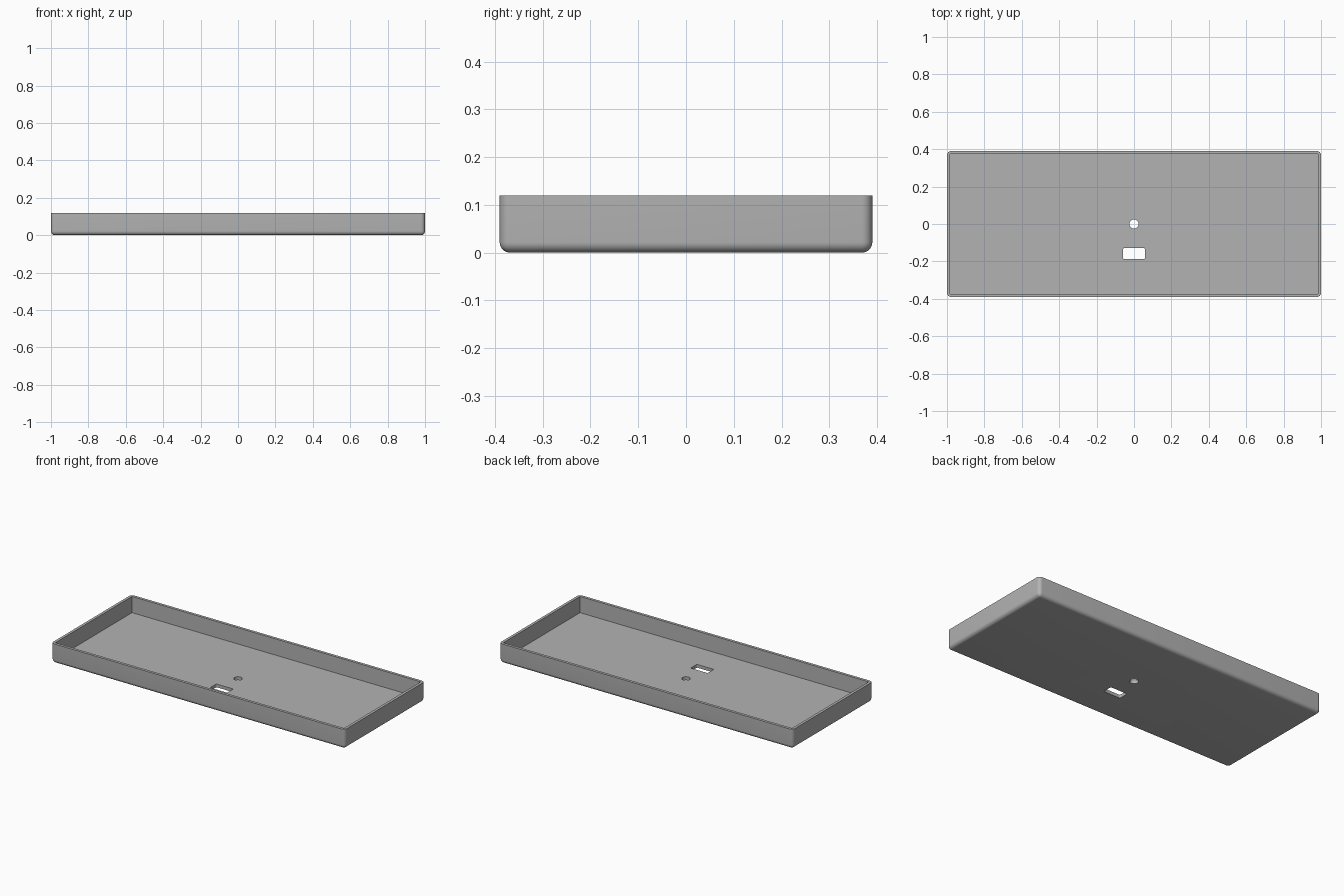
import bpy
import bmesh
import math

old = bpy.data.objects.get("Cube")
if old:
    bpy.data.objects.remove(old, do_unlink=True)

LENGTH, DEPTH, HEIGHT = 2.0, 0.78, 0.12
WALL, FLOOR, ROUND = 0.017, 0.02, 0.022

grey = bpy.data.materials.new("plain grey")
grey.use_nodes = True
colour = (0.45, 0.45, 0.45, 1)
grey.diffuse_color = colour
grey.node_tree.nodes["Principled BSDF"].inputs["Base Color"].default_value = colour


def make_object(name, bm):
    mesh = bpy.data.meshes.new(name)
    bm.to_mesh(mesh)
    bm.free()
    mesh.materials.append(grey)
    obj = bpy.data.objects.new(name, mesh)
    bpy.context.collection.objects.link(obj)
    return obj


def box(size, centre):
    bm = bmesh.new()
    bmesh.ops.create_cube(bm, size=1)
    bmesh.ops.scale(bm, vec=size, verts=bm.verts)
    bmesh.ops.translate(bm, vec=centre, verts=bm.verts)
    return bm


def round_edges(bm, edges, radius, segments):
    bmesh.ops.bevel(bm, geom=edges, offset=radius, segments=segments,
                    profile=0.5, affect='EDGES', clamp_overlap=True)


def upright(edge):
    a, b = edge.verts
    return abs(a.co.z - b.co.z) > 0.01


# Tray: outer block rounded everywhere but at the rim
bm = box((LENGTH, DEPTH, HEIGHT), (0, 0, HEIGHT / 2))
round_edges(bm, [e for e in bm.edges
                 if min(v.co.z for v in e.verts) < 0.01], ROUND, 8)
tray = make_object("tray", bm)

# Cutters: square-cornered cavity, round hole, rectangular slot
cavity = make_object("cavity_cutter", box(
    (LENGTH - 2 * WALL, DEPTH - 2 * WALL, HEIGHT), (0, 0, FLOOR + HEIGHT / 2)))

bm = bmesh.new()
bmesh.ops.create_cone(bm, cap_ends=True, segments=32,
                      radius1=0.024, radius2=0.024, depth=0.1)
hole = make_object("hole_cutter", bm)

bm = box((0.115, 0.06, 0.1), (0, -0.158, 0))
round_edges(bm, [e for e in bm.edges if upright(e)], 0.005, 4)
slot = make_object("slot_cutter", bm)

bpy.context.view_layer.objects.active = tray
tray.select_set(True)
for cutter in (cavity, hole, slot):
    cut = tray.modifiers.new(cutter.name, 'BOOLEAN')
    cut.operation = 'DIFFERENCE'
    cut.solver = 'EXACT'
    cut.object = cutter
    bpy.ops.object.modifier_apply(modifier=cut.name)
    bpy.data.objects.remove(cutter, do_unlink=True)

bpy.ops.object.shade_smooth_by_angle(angle=math.radians(30))
